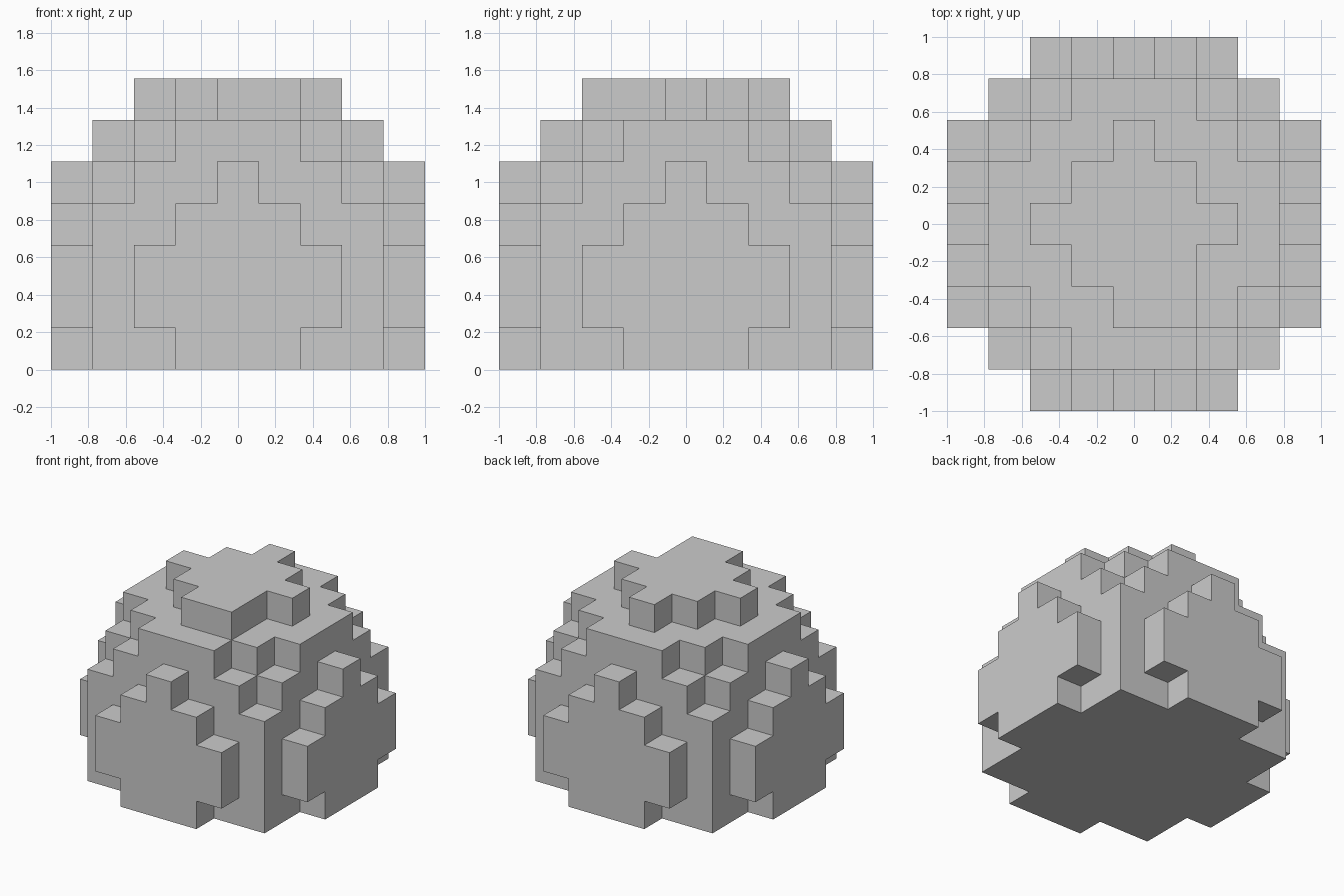
import bpy, bmesh
from mathutils import Vector

if "Cube" in bpy.data.objects:
    bpy.data.objects.remove(bpy.data.objects["Cube"])

S = 2 / 9      # block size: nine blocks span the width
MID = 2        # layer index of the sphere's equator


def filled(c):
    """True where a block belongs to the flat-bottomed blocky ball."""
    x, y, k = c
    z = k - MID
    if k < 0:
        return False
    if (x, y, z) == (1, -2, 4):          # one extra block on the crown
        return True
    return x * x + y * y + z * z <= (20 if z >= 0 else 22)


# Outer skin: one square face wherever a filled block meets empty space
bm = bmesh.new()
verts = {}


def corner(p):
    key = tuple(round(2 * v) for v in p)
    if key not in verts:
        verts[key] = bm.verts.new((p[0] * S, p[1] * S, (p[2] + 0.5) * S))
    return verts[key]


cells = [(x, y, k) for x in range(-4, 5) for y in range(-4, 5)
         for k in range(7) if filled((x, y, k))]
for cell in cells:
    for axis in range(3):
        for sign in (-1, 1):
            n = Vector((0, 0, 0))
            n[axis] = sign
            if filled(tuple(int(a + b) for a, b in zip(cell, n))):
                continue
            u = Vector((0, 0, 0))
            u[(axis + 1) % 3] = 0.5
            v = n.cross(u)
            mid = Vector(cell) + n * 0.5
            bm.faces.new([corner(mid + q) for q in (-u - v, u - v, u + v, -u + v)])

mesh = bpy.data.meshes.new("block_dome")
bm.to_mesh(mesh)
bm.free()
dome = bpy.data.objects.new("block_dome", mesh)
bpy.context.collection.objects.link(dome)
